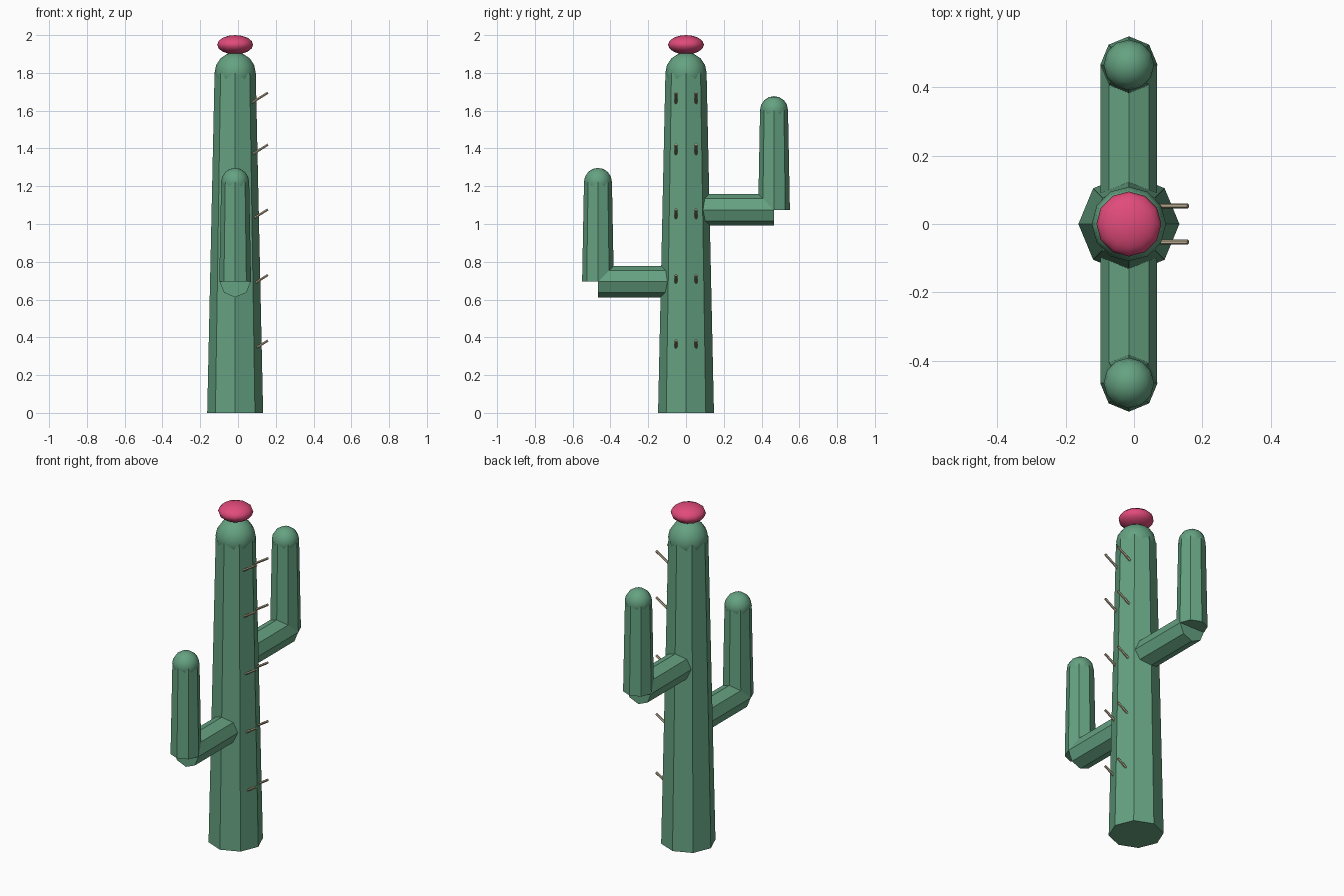
import bpy
from math import radians
from mathutils import Vector

if "Cube" in bpy.data.objects:
    bpy.data.objects.remove(bpy.data.objects["Cube"])

CX = -0.015  # trunk axis; the spines on +x balance the overall width


def material(name, color):
    m = bpy.data.materials.new(name)
    m.diffuse_color = (*color, 1)
    m.use_nodes = True
    m.node_tree.nodes["Principled BSDF"].inputs["Base Color"].default_value = m.diffuse_color
    return m


GREEN = material("cactus_green", (0.13, 0.36, 0.22))
PINK = material("flower_pink", (0.75, 0.07, 0.20))
TAN = material("spine_tan", (0.50, 0.42, 0.28))


def rod(name, start, end, r1, r2, sides, mat):
    """Flat-shaded tapered prism between two points, a corner on each axis."""
    a, b = Vector(start), Vector(end)
    d = b - a
    bpy.ops.mesh.primitive_cone_add(vertices=sides, radius1=r1, radius2=r2,
                                    depth=d.length, location=(a + b) / 2)
    ob = bpy.context.object
    ob.rotation_euler = Vector((0, 0, 1)).rotation_difference(d.normalized()).to_euler()
    ob.name = name
    ob.data.materials.append(mat)
    return ob


def ball(name, loc, r, mat, squash=1.0):
    bpy.ops.mesh.primitive_uv_sphere_add(segments=12, ring_count=8, radius=r, location=loc)
    ob = bpy.context.object
    ob.name = name
    ob.scale.z = squash
    ob.data.materials.append(mat)
    bpy.ops.object.shade_smooth_by_angle(angle=radians(60))
    return ob


# Trunk with rounded top and flower
rod("trunk", (CX, 0, 0), (CX, 0, 1.80), 0.148, 0.109, 8, GREEN)
ball("trunk_cap", (CX, 0, 1.80), 0.109, GREEN)
ball("flower", (CX, 0, 1.949), 0.095, PINK, 0.051 / 0.095)

# Two elbowed arms: low at the front, high at the back
for label, side, z in (("front", -1, 0.695), ("back", 1, 1.075)):
    y = side * 0.466
    rod(label + "_arm_branch", (CX, side * 0.05, z), (CX, y, z), 0.083, 0.083, 8, GREEN)
    rod(label + "_arm_upright", (CX, y, z), (CX, y, z + 0.528), 0.084, 0.074, 8, GREEN)
    ball(label + "_arm_cap", (CX, y, z + 0.528), 0.074, GREEN)

# Pairs of upward-tilted spines along the right side
for i, z in enumerate((0.383, 0.730, 1.077, 1.420, 1.695)):
    for side in (-1, 1):
        y = side * 0.053
        rod(f"spine_{i}_{'front' if side < 0 else 'back'}",
            (0.07, y, z - 0.055), (0.158, y, z), 0.007, 0.007, 6, TAN)
